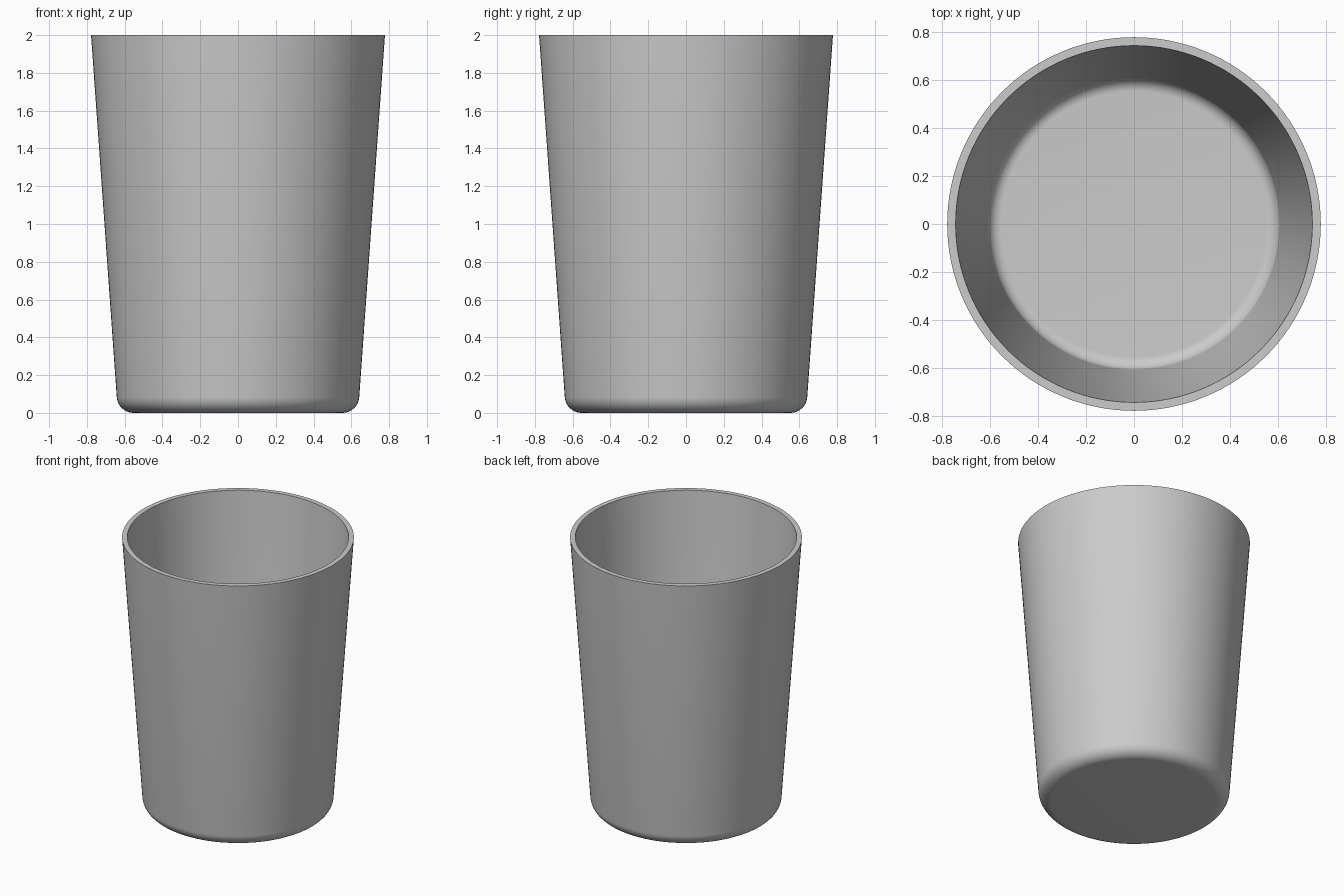
import bpy, bmesh, math

if "Cube" in bpy.data.objects:
    bpy.data.objects.remove(bpy.data.objects["Cube"])

TOP_Z, TOP_R, BASE_R = 2.0, 0.778, 0.636   # outer wall line, base radius at z = 0
WALL, FILLET = 0.035, 0.09
SIDES, ARC_STEPS = 128, 10

slope = (TOP_R - BASE_R) / TOP_Z
tilt = math.atan(slope)
cx = BASE_R + slope * FILLET - FILLET / math.cos(tilt)   # fillet centre


def fillet(radius):
    """Rounded bottom corner, from the flat base up to the sloping wall."""
    for i in range(ARC_STEPS + 1):
        a = -math.pi / 2 + (math.pi / 2 - tilt) * i / ARC_STEPS
        yield cx + radius * math.cos(a), FILLET + radius * math.sin(a)


# Outer skin upward, across the rim, inner skin back down to the floor
outer = list(fillet(FILLET)) + [(TOP_R, TOP_Z)]
inner = list(fillet(FILLET - WALL)) + [(TOP_R - WALL / math.cos(tilt), TOP_Z)]
profile = outer + inner[::-1]

# Lathe the profile around z and cap the underside and the inner floor
bm = bmesh.new()
rings = []
for r, z in profile:
    rings.append([bm.verts.new((r * math.cos(2 * math.pi * k / SIDES),
                                r * math.sin(2 * math.pi * k / SIDES), z))
                  for k in range(SIDES)])
for a, b in zip(rings, rings[1:]):
    for k in range(SIDES):
        n = (k + 1) % SIDES
        bm.faces.new((a[k], a[n], b[n], b[k]))
bm.faces.new(rings[0][::-1])
bm.faces.new(rings[-1])
bmesh.ops.recalc_face_normals(bm, faces=bm.faces[:])

mesh = bpy.data.meshes.new("cup")
bm.to_mesh(mesh)
bm.free()
cup = bpy.data.objects.new("cup", mesh)
bpy.context.collection.objects.link(cup)

# Smooth walls with a crisp rim
bpy.context.view_layer.objects.active = cup
cup.select_set(True)
bpy.ops.object.shade_smooth_by_angle(angle=math.radians(35))
